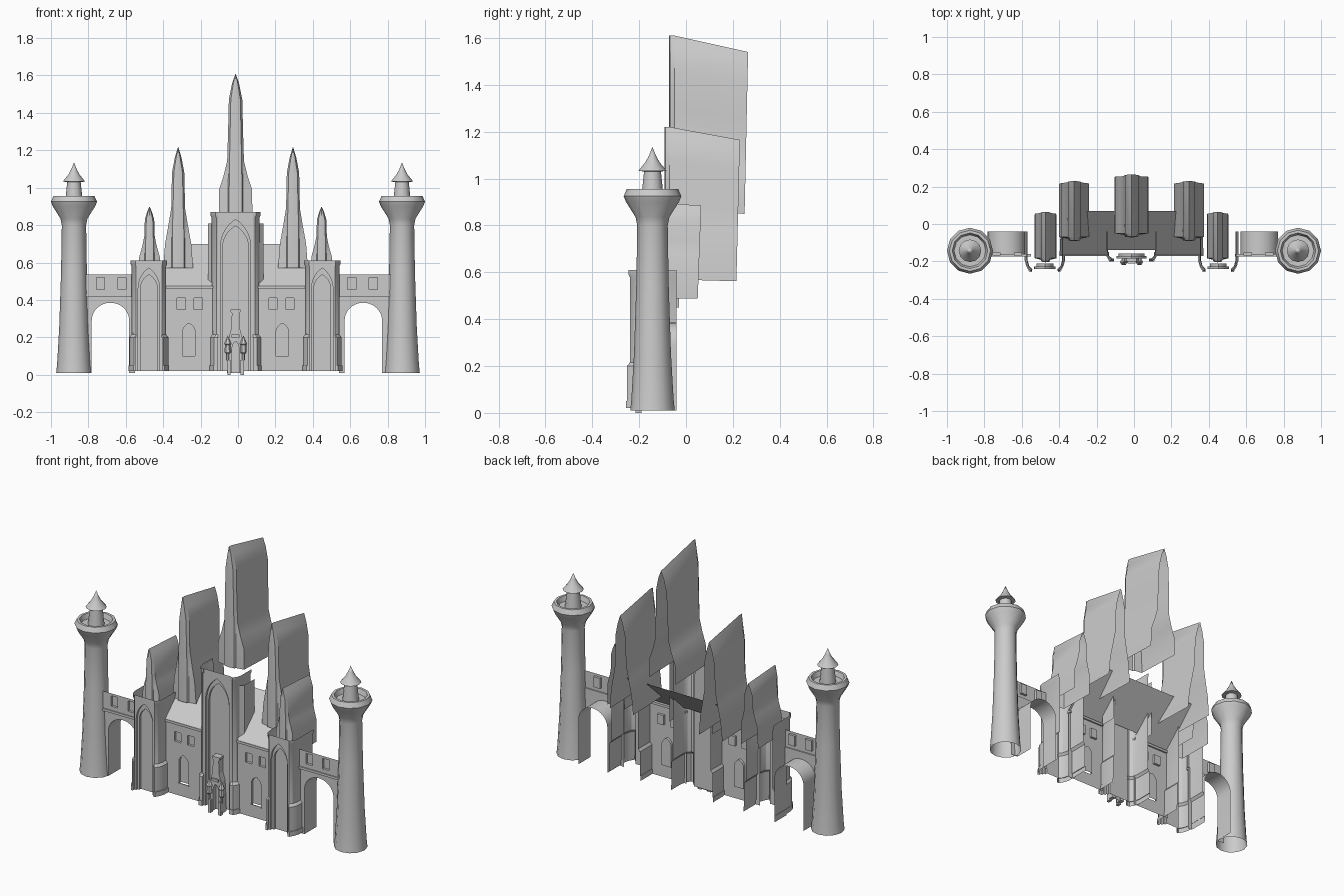
import bpy, bmesh, math

old = bpy.data.objects.get("Cube")
if old:
    bpy.data.objects.remove(old)

stone = bpy.data.materials.new("grey stone")
stone.use_nodes = True
GREY = (0.6, 0.6, 0.6, 1)
stone.diffuse_color = GREY
stone.node_tree.nodes["Principled BSDF"].inputs["Base Color"].default_value = GREY

MID = -0.013   # centre line of the facade
BASE = 0.02    # foot of the facade


def finish(name, bm, smooth=None):
    bmesh.ops.remove_doubles(bm, verts=bm.verts, dist=1e-5)
    bmesh.ops.recalc_face_normals(bm, faces=bm.faces)
    me = bpy.data.meshes.new(name)
    bm.to_mesh(me)
    bm.free()
    me.materials.append(stone)
    if smooth:
        me.shade_smooth()
        me.set_sharp_from_angle(angle=math.radians(smooth))
    ob = bpy.data.objects.new(name, me)
    bpy.context.collection.objects.link(ob)


def face(bm, pts):
    return bm.faces.new([bm.verts.new(p) for p in pts])


def loft(bm, rows, closed=False):
    # Skin between successive rows of points
    for a, b in zip(rows, rows[1:]):
        n = len(a)
        for i in range(n if closed else n - 1):
            j = (i + 1) % n
            face(bm, (a[i], a[j], b[j], b[i]))


def box(bm, x0, x1, y0, y1, z0, z1):
    ring = [(x0, y0), (x1, y0), (x1, y1), (x0, y1)]
    lo, hi = [[(x, y, z) for x, y in ring] for z in (z0, z1)]
    loft(bm, [lo, hi], True)
    face(bm, lo)
    face(bm, hi)


def lathe(name, cx, cy, profile, sides, smooth):
    bm = bmesh.new()
    steps = [2 * math.pi * i / sides for i in range(sides)]
    loft(bm, [[(cx + r * math.cos(a), cy + r * math.sin(a), z) for a in steps]
              for r, z in profile], True)
    bmesh.ops.dissolve_degenerate(bm, edges=bm.edges, dist=1e-5)
    finish(name, bm, smooth)


def arch(cx, half, z0, spring, apex, sweep=60, n=8):
    # Arch outline from left foot to right foot; a sweep of 90 is round
    top = math.radians(sweep)
    right = [(half, z0)]
    for i in range(n + 1):
        a = top * i / n
        right.append((half * (math.cos(a) - math.cos(top)) / (1 - math.cos(top)),
                      spring + (apex - spring) * math.sin(a) / math.sin(top)))
    left = [(-x, z) for x, z in right[:-1]]
    return [(cx + x, z) for x, z in left + right[::-1]]


def notch_plate(bm, x0, x1, z0, z1, y, path, depth):
    # Upright plate with an arched opening and the reveal behind it
    outline = [(x0, z0)] + path + [(x1, z0), (x1, z1), (x0, z1)]
    face(bm, [(x, y, z) for x, z in outline])
    loft(bm, [[(x, yy, z) for x, z in path] for yy in (y, y + depth)])


def recess(bm, hole, y, depth):
    # Sunken rectangular pane with its four reveals
    x0, x1, z0, z1 = hole
    front, back = [[(x0, v, z0), (x1, v, z0), (x1, v, z1), (x0, v, z1)] for v in (y, y + depth)]
    loft(bm, [front, back], True)
    face(bm, back)


def pierced(bm, x0, x1, z0, z1, y, holes):
    # Upright wall with rectangular openings
    xs = sorted({x0, x1} | {h[i] for h in holes for i in (0, 1)})
    zs = sorted({z0, z1} | {h[i] for h in holes for i in (2, 3)})
    for a, b in zip(xs, xs[1:]):
        for c, d in zip(zs, zs[1:]):
            mx, mz = (a + b) / 2, (c + d) / 2
            if not any(h[0] < mx < h[1] and h[2] < mz < h[3] for h in holes):
                face(bm, [(a, y, c), (b, y, c), (b, y, d), (a, y, d)])


def bay(name, cx, half, front, back, top, spring, chamfer):
    # Projecting bay: buttressed sides around a stepped pointed niche
    bm = bmesh.new()
    inner = half - chamfer
    levels = [(BASE, .016), (.05, .016), (.05, .012), (.2, .012), (.215, 0),
              (top - .03, 0), (top - .02, .005), (top, .005)]
    for side in (-1, 1):
        rows = []
        for z, o in levels:
            w = half + o
            rows.append([(cx + side * x, y, z) for x, y in
                         ((w, back), (w, front + .045), (w - .008, front + .015),
                          (w - .025, front - o), (inner, front - o), (inner, front))])
        loft(bm, rows)
    # Receding planes, each with a smaller arch
    w0, y, head = inner, front, top
    for k in range(2):
        w1 = w0 - .012
        notch_plate(bm, cx - w0, cx + w0, BASE, head, y,
                    arch(cx, w1, BASE, spring, top - .04 - .035 * k), .014)
        w0, y, head = w1, y + .014, top - .04
    face(bm, [(x, y, z) for x, z in arch(cx, w0, BASE, spring, top - .075)])
    finish(name, bm, 30)


def spire(name, cx, y0, y1, drop, profile):
    # Deep open-backed spire: buttressed outline carried straight back
    bm = bmesh.new()
    zb, zt = profile[0][0], profile[-1][0]
    rows = []
    for z, w, c in profile:
        t = (z - zb) / (zt - zb)
        zr = z - drop * (.15 + .85 * t)
        yr = y1 - .015 * (1 - t)
        half = [(w, yr, zr), (w, y0 + .02, z), (c, y0 + .012, z), (c * .85, y0 + .002, z)]
        rows.append([(cx - x, y, h) for x, y, h in half] + [(cx, y0 - .002, z)]
                    + [(cx + x, y, h) for x, y, h in reversed(half)])
    loft(bm, rows)
    bmesh.ops.dissolve_degenerate(bm, edges=bm.edges, dist=1e-5)
    finish(name, bm, 30)


# Round end towers with flared, hollowed heads and pointed caps
tower = [(.095, .01), (.09, .06), (.079, .25), (.069, .55), (.065, .8), (.072, .835),
         (.113, .9), (.123, .925), (.11, .955), (.095, .955), (.085, .925), (.047, .925),
         (.036, 1.03), (.06, 1.033), (.03, 1.07), (.014, 1.1), (0, 1.135)]
for s, label in ((-1, "right"), (1, "left")):
    lathe(label + "_tower", s * .877, -.143, tower, 12, 35)

# Central bay and the two flanking bays
bay("central_bay", MID, .128, -.185, -.04, .87, .68, .035)
for s, label in ((-1, "right"), (1, "left")):
    bay(label + "_bay", MID + s * .4635, .092, -.24, -.04, .61, .46, .023)

# Side fins behind the central bay
bm = bmesh.new()
for s in (-1, 1):
    x = MID + s * .148
    loft(bm, [[(x, -.03, z), (x, -.13, z), (x - s * .02, -.15, z)] for z in (.45, .81)])
finish("central_bay_fins", bm)

# Spires, listed as height, outer half width, inner rib half width
spire("central_spire", MID, -.07, .265, .07,
      [(.86, .09, .04), (.99, .088, .04), (1.06, .065, .039), (1.14, .045, .038),
       (1.3, .04, .034), (1.47, .036, .03), (1.56, .018, .014), (1.61, 0, 0)])
for s, label in ((-1, "right"), (1, "left")):
    spire(label + "_middle_spire", MID + s * .307, -.09, .23, .055,
          [(.57, .08, .036), (.7, .07, .036), (.8, .052, .035), (.89, .037, .032),
           (1.08, .033, .027), (1.16, .018, .013), (1.22, 0, 0)])
    spire(label + "_small_spire", MID + s * .46, -.203, .065, .015,
          [(.49, .058, .026), (.63, .055, .026), (.69, .038, .026), (.74, .028, .023),
           (.83, .025, .02), (.87, .013, .01), (.9, 0, 0)])

# Curtain wall with small windows and pointed niches
WALL_Y = -.16
bm = bmesh.new()
trim = bmesh.new()
for s in (-1, 1):
    a, b = sorted((MID + s * .12, MID + s * .385))
    windows = [(MID + s * d - .022, MID + s * d + .022, .35, .41) for d in (.2, .291)]
    n = MID + s * .25
    niche = (n - .036, n + .036, .1, .29)
    pierced(bm, a, b, BASE, .47, WALL_Y, windows + [niche])
    for w in windows:
        recess(bm, w, WALL_Y, .015)
    path = arch(n, .033, .1, .23, .275)
    notch_plate(bm, *niche, WALL_Y, path, .015)
    face(bm, [(x, WALL_Y + .015, z) for x, z in path])
    box(trim, n - .038, n + .038, WALL_Y - .006, WALL_Y, .093, .1)
    box(trim, a, b, WALL_Y - .01, WALL_Y + .01, .46, .475)
finish("curtain_wall", bm)
finish("wall_trim", trim)

# Sloping roof behind the curtain wall, notched around the central bay
bm = bmesh.new()
eaves = [(-.385, -.17, .472), (-.125, -.17, .472), (-.125, -.14, .5),
         (.125, -.14, .5), (.125, -.17, .472), (.385, -.17, .472)]
face(bm, [(MID + x, y, z) for x, y, z in eaves + [(.375, .07, .7), (-.375, .07, .7)]])
finish("roof", bm)

# Thin arched bridges out to the end towers, with a deep vault behind
for s, label, mid in ((-1, "right", -.682), (1, "left", .67)):
    a, b = sorted((mid - s * .13, mid + s * .15))
    bm = bmesh.new()
    notch_plate(bm, a, b, .01, .42, WALL_Y, arch(mid, .1, .01, .29, .385, 90, 10), .12)
    box(bm, a, b, WALL_Y - .014, WALL_Y, .415, .43)
    windows = [(mid + s * d - .022, mid + s * d + .022, .455, .52) for d in (-.062, .053)]
    pierced(bm, a, b, .43, .535, WALL_Y - .008, windows)
    for w in windows:
        recess(bm, w, WALL_Y - .008, .015)
    finish(label + "_bridge", bm, 30)

# Entrance porch: tapered surround, arched doorway, cresting
bm = bmesh.new()
shape = [(.045, .01), (.04, .14), (.036, .2), (.022, .25), (.02, .33), (.026, .335), (.026, .35)]
door = arch(MID, .02, .01, .13, .18)
outline = [(MID - x, z) for x, z in reversed(shape)] + door + [(MID + x, z) for x, z in shape]
front, rear = [[(x, y, z) for x, z in outline] for y in (-.2, -.16)]
face(bm, front)
loft(bm, [front, rear], True)
for s in (-1, 1):
    box(bm, MID + s * .035 - .009, MID + s * .035 + .009, -.215, -.19, 0, .08)
box(bm, MID - .022, MID + .022, -.21, -.165, .2, .215)
face(bm, [(x, -.17, z) for x, z in door])
finish("entrance_porch", bm)
for s, label in ((-1, "right"), (1, "left")):
    lathe(label + "_porch_lantern", MID + s * .042, -.203,
          [(0, .07), (.008, .08), (.008, .11), (.017, .12), (.015, .16), (.02, .165), (0, .21)], 6, 30)
